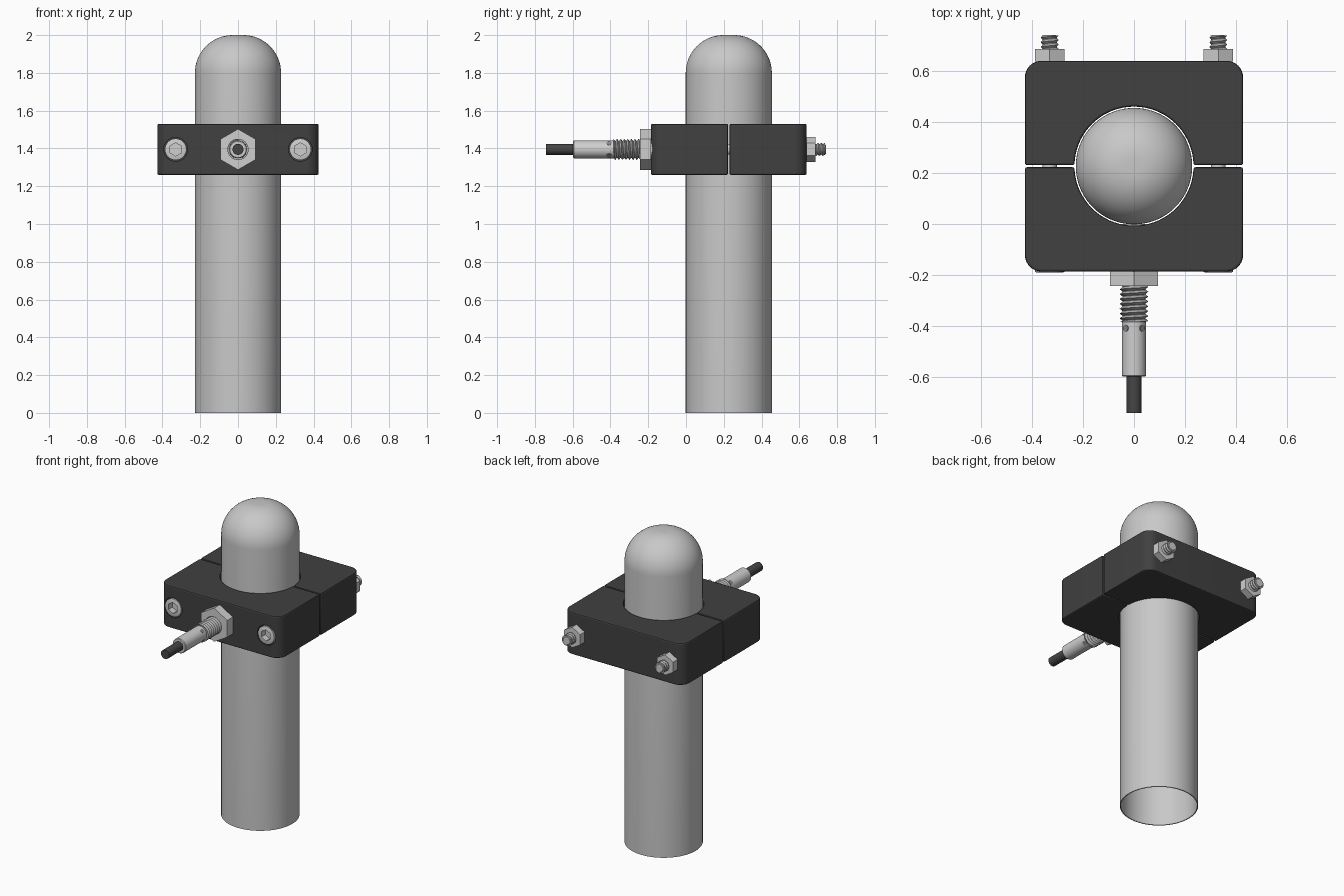
import bpy, bmesh, math
from mathutils import Matrix

if "Cube" in bpy.data.objects:
    bpy.data.objects.remove(bpy.data.objects["Cube"])

TAU = 2 * math.pi
CY, ZC = 0.2265, 1.395          # tube axis and clamp mid height


def material(name, v):
    m = bpy.data.materials.new(name)
    m.diffuse_color = (v, v, v, 1)
    m.use_nodes = True
    m.node_tree.nodes["Principled BSDF"].inputs["Base Color"].default_value = m.diffuse_color
    return m


TUBE = material("tube_grey", 0.58)
STEEL = material("steel", 0.62)
THREAD = material("thread_steel", 0.42)
BLACK = material("black_plastic", 0.052)
CABLE = material("cable_black", 0.06)
LED = material("indicator_grey", 0.25)


def finish(name, bm, mat, angle=35):
    bmesh.ops.recalc_face_normals(bm, faces=bm.faces)
    me = bpy.data.meshes.new(name)
    bm.to_mesh(me)
    bm.free()
    ob = bpy.data.objects.new(name, me)
    bpy.context.collection.objects.link(ob)
    me.materials.append(mat)
    smooth(ob, angle)
    return ob


def select(ob):
    bpy.ops.object.select_all(action='DESELECT')
    ob.select_set(True)
    bpy.context.view_layer.objects.active = ob


def smooth(ob, angle=35):
    select(ob)
    bpy.ops.object.shade_smooth_by_angle(angle=math.radians(angle))


def turned(name, profile, mat, x=0, other=ZC, axis='Y', n=32):
    """Revolve (radius, position) pairs; n=6 gives a hexagon with a corner on top."""
    bm = bmesh.new()
    rings = []
    for r, h in profile:
        ring = []
        for i in range(n):
            a = TAU * i / n
            u, v = r * math.sin(a), r * math.cos(a)
            co = (x + u, h, other + v) if axis == 'Y' else (x + u, other + v, h)
            ring.append(bm.verts.new(co))
        rings.append(ring)
    for p, q in zip(rings, rings[1:]):
        for i in range(n):
            j = (i + 1) % n
            bm.faces.new((p[i], p[j], q[j], q[i]))
    bm.faces.new(rings[0])
    bm.faces.new(rings[-1])
    return finish(name, bm, mat)


def thread(name, x, y0, y1, crest, root, pitch, mat, n=24):
    """Helical V thread along y."""
    bm = bmesh.new()
    tops, roots = [], []
    for i in range(int(n * ((y1 - y0) / pitch + 2))):
        a, y = TAU * i / n, y0 + (i / n - 1) * pitch
        for r, dy, out in ((crest, 0, tops), (root, pitch / 2, roots)):
            out.append(bm.verts.new((x + r * math.sin(a), min(max(y + dy, y0), y1),
                                     ZC + r * math.cos(a))))
    for i in range(len(tops) - 1):
        bm.faces.new((tops[i], tops[i + 1], roots[i + 1], roots[i]))
        if i + 1 + n < len(tops):
            bm.faces.new((roots[i], roots[i + 1], tops[i + 1 + n], tops[i + n]))
    return finish(name, bm, mat, 30)


def apply_all(ob):
    select(ob)
    for m in list(ob.modifiers):
        bpy.ops.object.modifier_apply(modifier=m.name)


def cut(ob, cutter):
    m = ob.modifiers.new("cut", 'BOOLEAN')
    m.operation, m.solver, m.object = 'DIFFERENCE', 'EXACT', cutter
    apply_all(ob)
    bpy.data.objects.remove(cutter)


# Hollow tube with a domed closed top, open below
R, W, F = 0.228, 0.006, 0.2


def dome(r, f, top):
    return [(r - f + f * math.cos(t * math.pi / 32), top - f + f * math.sin(t * math.pi / 32))
            for t in range(17)]


inner = dome(R - W, F - W, 2 - W)[::-1] + [(R - W, 0)]
turned("domed_tube", inner + [(R, 0)] + dome(R, F, 2), TUBE, other=CY, axis='Z', n=72)


# Two clamp halves: rounded block outline with a half-round bore
def clamp_half(name, s):
    hx, depth, c, gap, bore = 0.427, 0.4125, 0.065, 0.004, 0.233
    pts = [(hx, gap)]
    for cx, start in ((hx - c, 0), (c - hx, 90)):
        for k in range(9):
            a = math.radians(start + k * 11.25)
            pts.append((cx + c * math.cos(a), depth - c + c * math.sin(a)))
    pts.append((-hx, gap))
    a0 = math.asin(gap / bore)
    for k in range(37):
        a = math.pi - a0 - k * (math.pi - 2 * a0) / 36
        pts.append((bore * math.cos(a), bore * math.sin(a)))
    bm = bmesh.new()
    face = bm.faces.new([bm.verts.new((x, CY + s * y, 1.26)) for x, y in pts])
    ext = bmesh.ops.extrude_face_region(bm, geom=[face])
    top = [v for v in ext['geom'] if isinstance(v, bmesh.types.BMVert)]
    bmesh.ops.translate(bm, verts=top, vec=(0, 0, 0.27))
    ob = finish(name, bm, BLACK)
    b = ob.modifiers.new("edge", 'BEVEL')
    b.width, b.segments, b.limit_method, b.angle_limit = 0.008, 2, 'ANGLE', math.radians(40)
    apply_all(ob)
    return ob


front = clamp_half("clamp_front", -1)
back = clamp_half("clamp_back", 1)

# Clamp bolts: sunk socket heads in front, nuts and thread ends behind
for side, x in (("left", -0.33), ("right", 0.33)):
    cut(front, turned("counterbore", [(0.063, -0.25), (0.063, -0.10)], BLACK, x))
    head = turned(side + "_bolt_head",
                  [(0.057, -0.10), (0.057, -0.187), (0.052, -0.184 - 0.006)][:2]
                  + [(0.053, -0.187 + 0.003 - 0.005)], STEEL, x)
    cut(head, turned("socket", [(0.035, -0.25), (0.035, -0.15)], STEEL, x, n=6))
    smooth(head)
    turned(side + "_bolt_shank", [(0.028, -0.12), (0.028, 0.735), (0.024, 0.74)], STEEL, x)
    turned(side + "_nut", [(0.066, 0.637), (0.066, 0.685)], STEEL, x, n=6)
    thread(side + "_bolt_thread", x, 0.68, 0.737, 0.035, 0.027, 0.018, THREAD)
smooth(front)
smooth(back)

# Sensor: lock nut, threaded barrel, plain sleeve and cable
turned("sensor_lock_nut", [(0.108, -0.184), (0.108, -0.243)], STEEL, n=6)
turned("sensor_core", [(0.045, 0.0), (0.045, -0.384)], THREAD)
thread("sensor_thread", 0, -0.384, -0.235, 0.056, 0.044, 0.019, THREAD, 32)
turned("sensor_sleeve", [(0.047, -0.38), (0.047, -0.594), (0.043, -0.598)], STEEL)
turned("sensor_cable", [(0.029, -0.59), (0.029, -0.74)], CABLE)

# Four small indicator windows around the sleeve
for k in range(4):
    bm = bmesh.new()
    turn = Matrix.Translation((0, -0.408, ZC)) @ Matrix.Rotation(math.radians(45 + 90 * k), 4, 'Y')
    bmesh.ops.create_cone(bm, cap_ends=True, segments=16, radius1=0.014, radius2=0.014,
                          depth=0.005, matrix=turn @ Matrix.Translation((0, 0, 0.0452)))
    finish("indicator_window", bm, LED)
